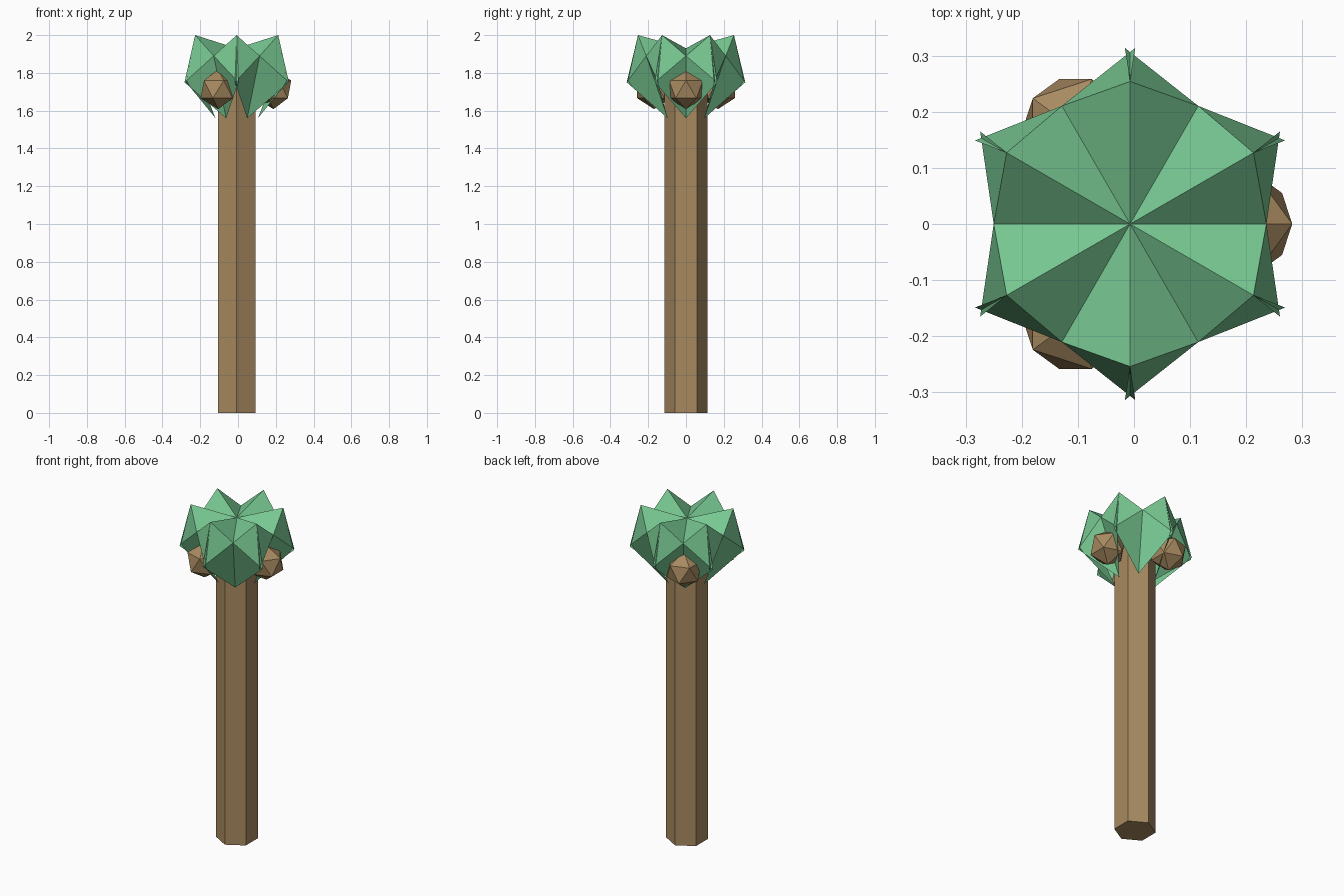
import bpy
import bmesh
from math import cos, sin, radians
from mathutils import Matrix

cube = bpy.data.objects.get("Cube")
if cube:
    bpy.data.objects.remove(cube)

AXIS_X = -0.007  # trunk axis


def material(name, rgb):
    mat = bpy.data.materials.new(name)
    mat.use_nodes = True
    color = (*rgb, 1.0)
    mat.diffuse_color = color
    mat.node_tree.nodes["Principled BSDF"].inputs["Base Color"].default_value = color
    return mat


def finish(name, bm, mat):
    mesh = bpy.data.meshes.new(name)
    bm.to_mesh(mesh)
    bm.free()
    mesh.materials.append(mat)
    obj = bpy.data.objects.new(name, mesh)
    obj.location.x = AXIS_X
    bpy.context.collection.objects.link(obj)
    return obj


def polar(radius, degrees, z):
    a = radians(degrees)
    return (radius * cos(a), radius * sin(a), z)


bark = material("bark brown", (0.39, 0.255, 0.118))
leaf_green = material("leaf green", (0.188, 0.578, 0.287))

# Hexagonal trunk with a corner towards the front
height = 1.75
bm = bmesh.new()
bmesh.ops.create_cone(
    bm, cap_ends=True, segments=6, radius1=0.115, radius2=0.115, depth=height,
    matrix=Matrix.Translation((0, 0, height / 2)) @ Matrix.Rotation(radians(30), 4, "Z"))
bm.normal_update()
# make sure the corners lie on the y axis
if max(v.co.y for v in bm.verts) < 0.11:
    bmesh.ops.rotate(bm, verts=bm.verts, matrix=Matrix.Rotation(radians(30), 3, "Z"))
finish("trunk", bm, bark)

# Six folded fronds, each with a valley crease and two drooping sides
for i in range(6):
    angle = 60 * i
    bm = bmesh.new()
    crown = bm.verts.new((0, 0, 1.93))
    bend = bm.verts.new(polar(0.243, angle, 1.89))
    end = bm.verts.new(polar(0.112, angle, 1.56))
    for side in (-1, 1):
        peak = bm.verts.new(polar(0.254, angle + side * 30, 2.0))
        tip = bm.verts.new(polar(0.314, angle + side * 31.7, 1.75))
        for face in ((crown, bend, peak), (bend, tip, peak), (bend, end, tip)):
            bm.faces.new(face if side > 0 else face[::-1])
    finish(f"frond_{i + 1}", bm, leaf_green)

# Three faceted nuts tucked under the fronds
for i in range(3):
    bm = bmesh.new()
    bmesh.ops.create_icosphere(
        bm, subdivisions=1, radius=0.105,
        matrix=Matrix.Translation(polar(0.195, 120 * i, 1.713)))
    finish(f"nut_{i + 1}", bm, bark)
